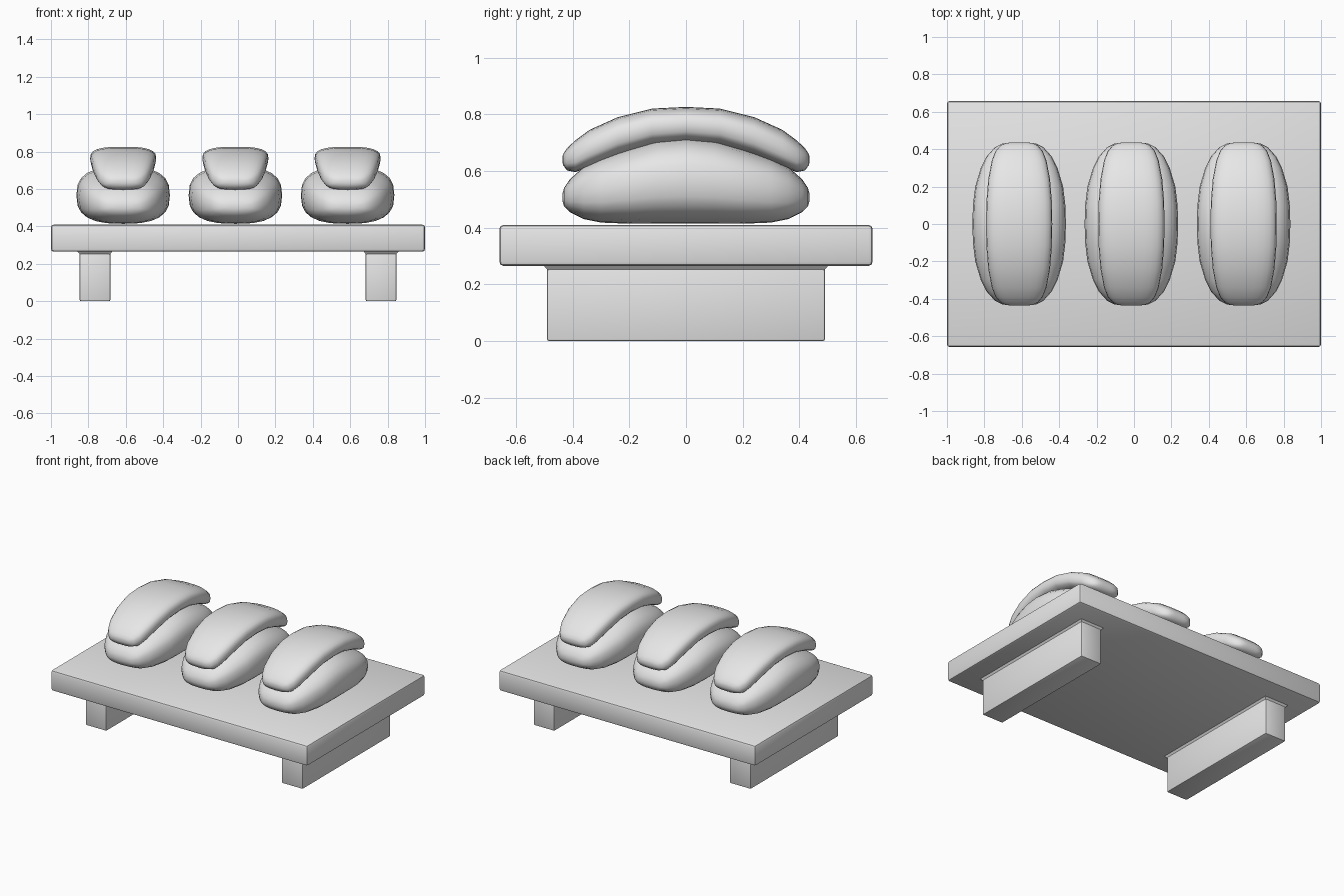
import bpy, bmesh, math

cube = bpy.data.objects.get("Cube")
if cube:
    bpy.data.objects.remove(cube)

grey = bpy.data.materials.new("plain_grey")
grey.use_nodes = True
grey.diffuse_color = (0.8, 0.8, 0.8, 1)
grey.node_tree.nodes["Principled BSDF"].inputs["Base Color"].default_value = (0.8, 0.8, 0.8, 1)


def finish(name, bm, angle):
    bmesh.ops.recalc_face_normals(bm, faces=bm.faces[:])
    mesh = bpy.data.meshes.new(name)
    bm.to_mesh(mesh)
    bm.free()
    mesh.materials.append(grey)
    obj = bpy.data.objects.new(name, mesh)
    bpy.context.collection.objects.link(obj)
    bpy.ops.object.select_all(action='DESELECT')
    obj.select_set(True)
    bpy.context.view_layer.objects.active = obj
    bpy.ops.object.shade_smooth_by_angle(angle=math.radians(angle))
    return obj


def box(name, x, half_x, half_y, z0, z1, bevel=0.0, flare=0.0):
    """Box with rounded edges, or with a top that flares outwards."""
    bm = bmesh.new()
    bmesh.ops.create_cube(bm, size=2)
    for v in bm.verts:
        top = v.co.z > 0
        grow = flare if top else 0
        v.co = (x + v.co.x * (half_x + grow), v.co.y * (half_y + grow), z1 if top else z0)
    if bevel:
        bmesh.ops.bevel(bm, geom=bm.edges[:], offset=bevel, segments=2,
                        profile=0.5, affect='EDGES')
    return finish(name, bm, 30)


def pillow(name, x, stations, power, sides=24):
    """Loft rounded sections (y, half width, low z, high z), mirrored front to back."""
    rows = [(-y, w, lo, hi) for y, w, lo, hi in reversed(stations[1:])] + stations
    bm = bmesh.new()
    rings = []
    for y, w, lo, hi in rows:
        ring = []
        for i in range(sides):
            a = math.tau * i / sides
            c, s = math.cos(a), math.sin(a)
            px = math.copysign(abs(c) ** (2 / power), c) * w
            pz = math.copysign(abs(s) ** (2 / power), s) * (hi - lo) / 2
            ring.append(bm.verts.new((x + px, y, (lo + hi) / 2 + pz)))
        rings.append(ring)
    for a, b in zip(rings, rings[1:]):
        for i in range(sides):
            j = (i + 1) % sides
            bm.faces.new((a[i], a[j], b[j], b[i]))
    bm.faces.new(rings[0])
    bm.faces.new(rings[-1])
    return finish(name, bm, 80)


# Serving board and its two long feet
box("board", 0, 1.0, 0.658, 0.265, 0.41, bevel=0.015)
for side, x in (("right", -0.765), ("left", 0.765)):
    box(side + "_foot", x, 0.082, 0.49, 0, 0.27, bevel=0.008)
    box(side + "_foot_collar", x, 0.08, 0.488, 0.25, 0.268, flare=0.015)

# Rice blocks with a curved slice draped over each
rice = [(0, 0.25, 0.414, 0.72), (0.1, 0.247, 0.414, 0.71), (0.2, 0.235, 0.414, 0.68),
        (0.3, 0.205, 0.418, 0.645), (0.36, 0.175, 0.43, 0.615), (0.41, 0.13, 0.455, 0.57),
        (0.43, 0.09, 0.475, 0.54), (0.436, 0.045, 0.495, 0.518)]
slice_rows = [(0, 0.177, 0.7, 0.826), (0.12, 0.175, 0.69, 0.82), (0.24, 0.165, 0.655, 0.79),
              (0.34, 0.146, 0.615, 0.745), (0.39, 0.126, 0.596, 0.708),
              (0.42, 0.1, 0.602, 0.68), (0.433, 0.07, 0.62, 0.66), (0.436, 0.04, 0.632, 0.648)]
for label, x in (("right", -0.614), ("middle", -0.014), ("left", 0.586)):
    pillow(label + "_rice", x, rice, 2.7)
    pillow(label + "_topping", x, slice_rows, 2.9)
